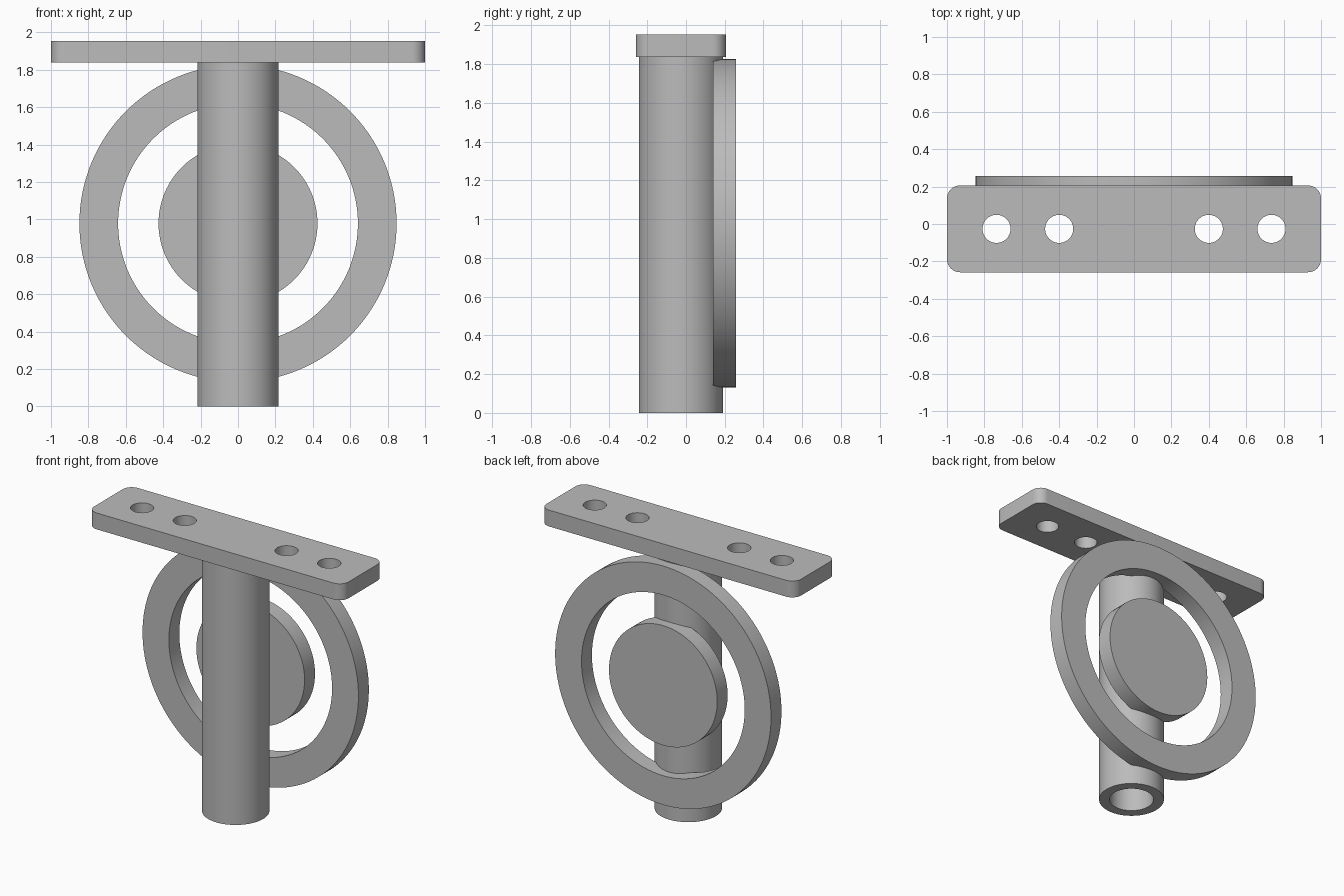
import bpy, bmesh, math
from mathutils import Matrix, Vector

if "Cube" in bpy.data.objects:
    bpy.data.objects.remove(bpy.data.objects["Cube"], do_unlink=True)

grey = bpy.data.materials.new("plain grey")
grey.use_nodes = True
colour = (0.5, 0.5, 0.5, 1)
grey.diffuse_color = colour
grey.node_tree.nodes["Principled BSDF"].inputs["Base Color"].default_value = colour

CENTRE_Y = -0.026
TUBE_R, BORE_R = 0.217, 0.147
PLATE_BOTTOM, PLATE_TOP = 1.838, 1.954
WHEEL_Z, WHEEL_FRONT, WHEEL_BACK = 0.978, 0.14, 0.257


def circle(radius, steps=96):
    return [(radius * math.cos(math.tau * i / steps),
             radius * math.sin(math.tau * i / steps)) for i in range(steps)]


def rounded_rectangle(half_x, half_y, radius, steps=10):
    points = []
    for corner, (sx, sy) in enumerate([(1, 1), (-1, 1), (-1, -1), (1, -1)]):
        for i in range(steps + 1):
            a = math.pi / 2 * (corner + i / steps)
            points.append((sx * (half_x - radius) + radius * math.cos(a),
                           sy * (half_y - radius) + radius * math.sin(a)))
    return points


def extrude(name, outline, depth, matrix):
    """Solid prism along local z, placed by the matrix."""
    bm = bmesh.new()
    face = bm.faces.new([bm.verts.new((x, y, 0)) for x, y in outline])
    top = bmesh.ops.extrude_face_region(bm, geom=[face])["geom"]
    bmesh.ops.translate(bm, vec=(0, 0, depth),
                        verts=[v for v in top if isinstance(v, bmesh.types.BMVert)])
    bm.transform(matrix)
    bmesh.ops.recalc_face_normals(bm, faces=bm.faces)
    mesh = bpy.data.meshes.new(name)
    bm.to_mesh(mesh)
    bm.free()
    mesh.materials.append(grey)
    obj = bpy.data.objects.new(name, mesh)
    bpy.context.collection.objects.link(obj)
    return obj


def upright(x, z):
    return Matrix.Translation(Vector((x, CENTRE_Y, z)))


def cut(obj, cutters):
    """Subtract the cutters, apply the result and remove them."""
    for cutter in cutters:
        mod = obj.modifiers.new("cut", "BOOLEAN")
        mod.operation, mod.solver, mod.object = "DIFFERENCE", "EXACT", cutter
    graph = bpy.context.evaluated_depsgraph_get()
    obj.data = bpy.data.meshes.new_from_object(obj.evaluated_get(graph))
    obj.modifiers.clear()
    for cutter in cutters:
        bpy.data.objects.remove(cutter, do_unlink=True)


def smooth(obj):
    bpy.ops.object.select_all(action="DESELECT")
    obj.select_set(True)
    bpy.context.view_layer.objects.active = obj
    bpy.ops.object.shade_smooth_by_angle(angle=math.radians(30))


# Mounting plate with four screw holes
plate = extrude("mounting_plate", rounded_rectangle(1.0, 0.232, 0.07),
                PLATE_TOP - PLATE_BOTTOM, upright(0, PLATE_BOTTOM))
cut(plate, [extrude("hole_cutter", circle(0.075, 48), 0.4, upright(x, 1.7))
            for x in (-0.735, -0.4, 0.4, 0.735)])

# Hollow post, open at the bottom
post = extrude("hollow_post", circle(TUBE_R), PLATE_BOTTOM, upright(0, 0))
cut(post, [extrude("bore_cutter", circle(BORE_R), 2.2, upright(0, -0.1))])

# Wheel at the back: outer ring and centre disc, trimmed to the post
turn = Matrix.Rotation(math.pi / 2, 4, "X")


def facing_back(y):
    return Matrix.Translation(Vector((0, y, WHEEL_Z))) @ turn


def post_cutter():
    return extrude("post_cutter", circle(TUBE_R), 2.4, upright(0, -0.2))


thickness = WHEEL_BACK - WHEEL_FRONT
ring = extrude("outer_ring", circle(0.848, 128), thickness, facing_back(WHEEL_BACK))
cut(ring, [extrude("ring_cutter", circle(0.641, 128), 0.4, facing_back(0.4)),
           post_cutter()])
disc = extrude("centre_disc", circle(0.425), thickness, facing_back(WHEEL_BACK))
cut(disc, [post_cutter()])

for part in (plate, post, ring, disc):
    smooth(part)
